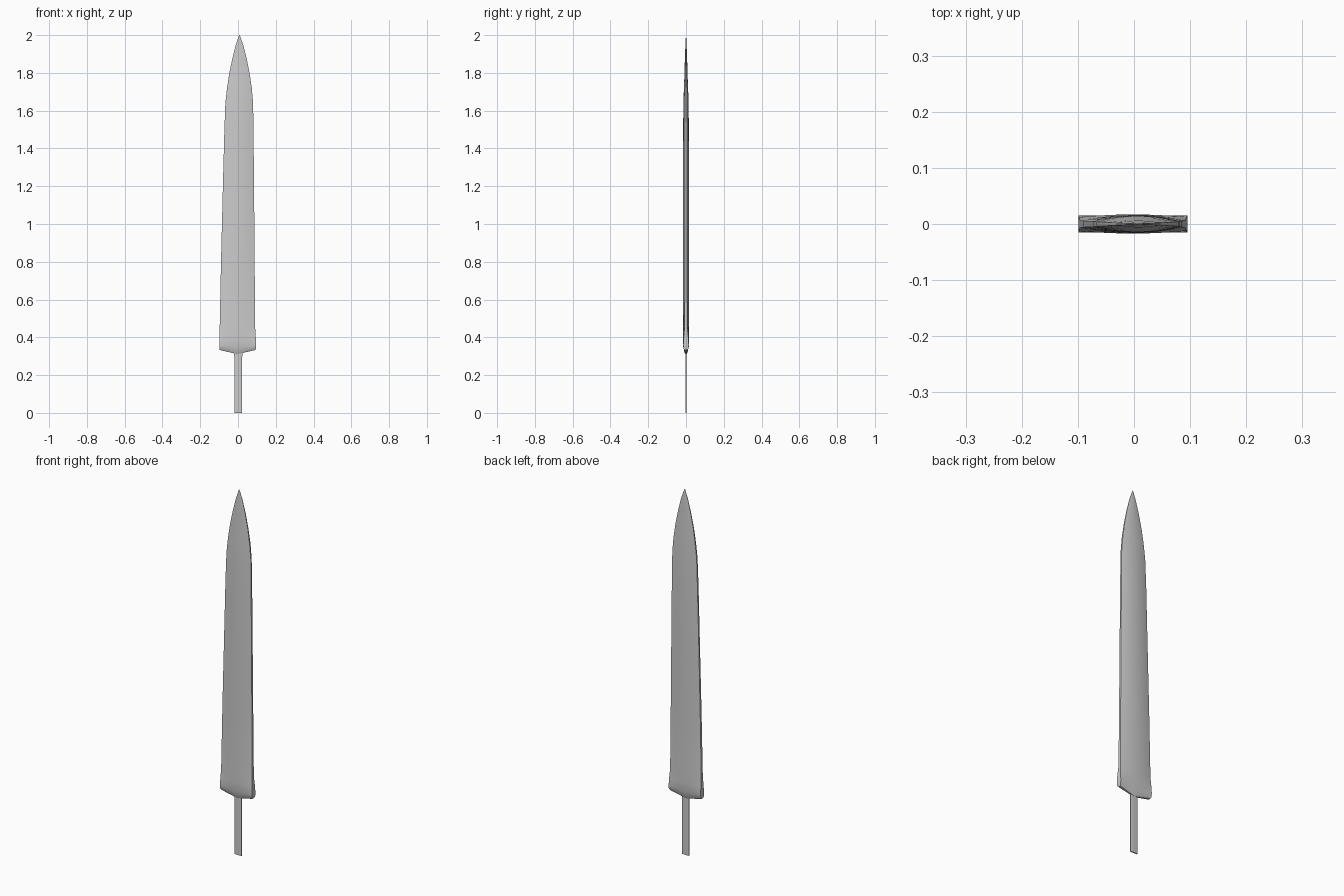
import bpy, bmesh

# Blade stations: z, left x, right x, edge half-thickness, middle half-thickness, centre drop
STATIONS = [
    (0.333, -0.097, 0.092, 0.007, 0.004, 0.022),
    (0.341, -0.099, 0.095, 0.013, 0.009, 0.018),
    (0.360, -0.099, 0.095, 0.015, 0.015, 0.008),
    (0.400, -0.098, 0.094, 0.012, 0.017, 0),
    (0.450, -0.097, 0.091, 0.007, 0.016, 0),
    (0.800, -0.090, 0.088, 0.006, 0.016, 0),
    (1.200, -0.080, 0.085, 0.005, 0.016, 0),
    (1.500, -0.072, 0.082, 0.005, 0.015, 0),
    (1.640, -0.067, 0.080, 0.004, 0.014, 0),
    (1.720, -0.058, 0.073, 0.004, 0.011, 0),
    (1.800, -0.046, 0.061, 0.003, 0.008, 0),
    (1.880, -0.029, 0.045, 0.002, 0.006, 0),
    (1.950, -0.011, 0.027, 0.001, 0.003, 0),
    (2.000, 0.006, 0.009, 0.0003, 0.0005, 0),
]
N = 12  # columns across the blade


def section(bm, z, left, right, edge, mid, drop):
    """Closed lens-shaped ring across the blade."""
    ring = []
    for side in (-1, 1):
        for i in range(N + 1):
            t = (2 * i / N - 1) * -side
            x = (left + right) / 2 + t * (right - left) / 2
            half = edge + (mid - edge) * (1 - t * t)
            ring.append(bm.verts.new((x, side * half, z - drop * (1 - abs(t)))))
    return ring


def loft(name, stations):
    bm = bmesh.new()
    rings = [section(bm, *s) for s in stations]
    for a, b in zip(rings, rings[1:]):
        for i in range(len(a)):
            j = (i + 1) % len(a)
            bm.faces.new((a[i], a[j], b[j], b[i]))
    # Cap both ends with strips so the angled shoulder stays clean
    for r in (rings[0], rings[-1]):
        for i in range(N):
            bm.faces.new((r[i], r[i + 1], r[2 * N - i], r[2 * N + 1 - i]))
    bmesh.ops.recalc_face_normals(bm, faces=bm.faces)
    mesh = bpy.data.meshes.new(name)
    bm.to_mesh(mesh)
    bm.free()
    obj = bpy.data.objects.new(name, mesh)
    bpy.context.collection.objects.link(obj)
    bpy.ops.object.select_all(action='DESELECT')
    obj.select_set(True)
    bpy.context.view_layer.objects.active = obj
    bpy.ops.object.shade_smooth_by_angle(angle=0.7)
    return obj


# Broad tapering blade with a thickened, angled shoulder
loft("blade", STATIONS)

# Thin flat tang, running slightly into the shoulder
loft("tang", [
    (0.000, -0.019, 0.022, 0.002, 0.003, 0),
    (0.290, -0.019, 0.022, 0.002, 0.003, 0),
    (0.325, -0.022, 0.024, 0.002, 0.003, 0),
])
